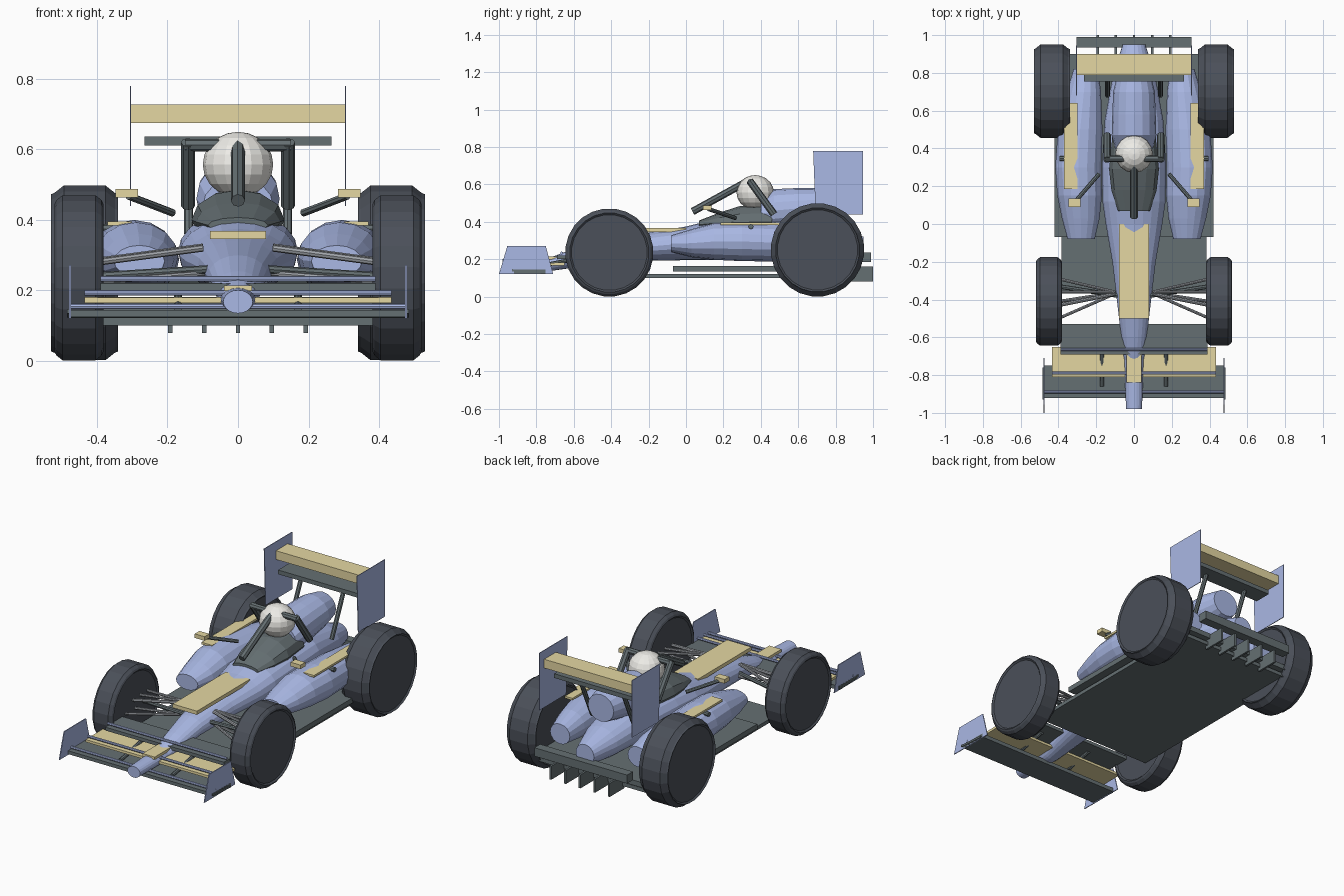
import bpy, bmesh, math
from mathutils import Vector

if "Cube" in bpy.data.objects:
    bpy.data.objects.remove(bpy.data.objects["Cube"])


def mat(name, col):
    m = bpy.data.materials.new(name)
    m.diffuse_color = (*col, 1)
    m.use_nodes = True
    m.node_tree.nodes["Principled BSDF"].inputs["Base Color"].default_value = m.diffuse_color
    return m


BLUE = mat("blue_paint", (0.40, 0.48, 0.78))
GOLD = mat("yellow_paint", (0.78, 0.68, 0.36))
DARK = mat("carbon", (0.13, 0.16, 0.17))
TYRE = mat("tyre_rubber", (0.07, 0.08, 0.10))
WHITE = mat("white_paint", (0.85, 0.84, 0.80))
STEEL = mat("steel", (0.35, 0.37, 0.40))


def finish(name, bm, m):
    bmesh.ops.recalc_face_normals(bm, faces=bm.faces[:])
    me = bpy.data.meshes.new(name)
    bm.to_mesh(me)
    bm.free()
    me.materials.append(m)
    ob = bpy.data.objects.new(name, me)
    bpy.context.collection.objects.link(ob)
    return ob


def skin(name, rings, m):
    """Join equal-sized rings of points into a capped solid."""
    bm = bmesh.new()
    vs = [[bm.verts.new(p) for p in r] for r in rings]
    n = len(vs[0])
    for a, b in zip(vs, vs[1:]):
        for i in range(n):
            j = (i + 1) % n
            bm.faces.new((a[i], a[j], b[j], b[i]))
    bm.faces.new(vs[0])
    bm.faces.new(vs[-1])
    return finish(name, bm, m)


def loft(name, secs, m, n=18):
    """Ellipse sections (y, x, z, rx, rz) lofted along y."""
    ang = [2 * math.pi * i / n for i in range(n)]
    return skin(name, [[(x + rx * math.cos(t), y, z + rz * math.sin(t)) for t in ang]
                       for y, x, z, rx, rz in secs], m)


def box(name, x, y, z, m):
    """Box from (min, max) pairs."""
    return skin(name, [[(x[0], y[0], h), (x[1], y[0], h), (x[1], y[1], h), (x[0], y[1], h)]
                       for h in z], m)


def rod(name, a, b, r, m, n=8):
    a, b = Vector(a), Vector(b)
    d = (b - a).normalized()
    u = d.orthogonal().normalized()
    w = d.cross(u)
    ang = [2 * math.pi * i / n for i in range(n)]
    return skin(name, [[p + r * (math.cos(t) * u + math.sin(t) * w) for t in ang]
                       for p in (a, b)], m)


def plate(name, outline, x0, x1, m):
    """Side-view outline (y, z) extruded in x."""
    return skin(name, [[(x, y, z) for y, z in outline] for x in (x0, x1)], m)


def wheel(name, s, y, r, x0, x1, bev, n=24):
    prof = [(x0 + .008, r * .86), (x0, r * .9), (x0 + bev * .25, r - bev * .6), (x0 + bev, r),
            (x1 - bev, r), (x1 - bev * .25, r - bev * .6), (x1, r * .9), (x1 - .008, r * .86)]
    ang = [2 * math.pi * (i + .5) / n for i in range(n)]
    return skin(name, [[(s * x, y + q * math.cos(t), r + q * math.sin(t)) for t in ang]
                       for x, q in prof], TYRE)


# Main body with nose
loft("body", [(-.98, 0, .168, .042, .033), (-.72, 0, .175, .052, .037), (-.6, 0, .205, .068, .05),
              (-.45, 0, .24, .085, .06), (-.2, 0, .268, .115, .075), (0, 0, .285, .15, .09),
              (.12, 0, .30, .167, .105), (.3, 0, .31, .17, .115), (.55, 0, .31, .155, .115),
              (.8, 0, .28, .11, .09), (.95, 0, .26, .06, .06)], BLUE, 20)
# Engine cover and cockpit surround
loft("engine_cover", [(.40, 0, .44, .10, .08), (.47, 0, .46, .118, .115), (.58, 0, .47, .115, .11),
                      (.7, 0, .48, .11, .10), (.8, 0, .48, .085, .08)], BLUE, 16)
loft("cockpit_surround", [(.07, 0, .385, .085, .022), (.18, 0, .395, .12, .055),
                          (.29, 0, .40, .132, .085), (.46, 0, .40, .115, .09)], DARK, 12)
# Helmet
bm = bmesh.new()
bmesh.ops.create_uvsphere(bm, u_segments=16, v_segments=10, radius=1)
for v in bm.verts:
    v.co = Vector((v.co.x * .1, .37 + v.co.y * .1, .557 + v.co.z * .093))
finish("helmet", bm, WHITE)
# Nose trim
box("nose_panel", (-.08, .08), (-.5, 0), (.346, .368), GOLD)
box("nose_strip", (-.04, .04), (-.84, -.69), (.198, .214), GOLD)
# Floor
box("lower_floor", (-.385, .385), (-.36, .88), (.10, .122), DARK)
box("upper_floor", (-.42, .42), (-.07, .9), (.135, .165), DARK)
# Front wing elements with blue lips
plate("front_wing_main", [(-.92, .125), (-.92, .145), (-.75, .145), (-.75, .122)], -.48, .48, DARK)
plate("front_wing_top", [(-.69, .2), (-.69, .22), (-.53, .222), (-.53, .202)], -.39, .39, DARK)
for nm, y, z, w in (("main", -.89, .155, .48), ("middle", -.79, .193, .435), ("top", -.665, .233, .39)):
    rod("front_wing_lip_" + nm, (-w, y, z), (w, y, z), .008, BLUE)
# Halo centre strut
rod("halo_centre", (0, .035, .455), (0, .335, .62), .02, DARK)
rod("halo_cross", (-.15, .345, .612), (.15, .345, .612), .018, DARK)
# Rear wing planes and rear beam
box("rear_wing_upper", (-.303, .303), (.79, .90), (.675, .727), GOLD)
box("rear_wing_lower", (-.265, .265), (.755, .86), (.611, .636), DARK)
box("rear_beam", (-.305, .305), (.935, .99), (.185, .235), DARK)
# Diffuser fins
for i in range(5):
    x = (i - 2) * .096
    box("diffuser_fin", (x - .006, x + .006), (.86, 1.0), (.08, .16), DARK)

for s, side in ((1, "right"), (-1, "left")):
    # Wheels
    wheel("front_wheel_" + side, s, -.41, .236, .382, .52, .022)
    wheel("rear_wheel_" + side, s, .703, .25, .34, .53, .036)
    # Sidepod with top strip and stub
    loft("sidepod_" + side, [(-.08, s * .28, .283, .072, .045), (.03, s * .282, .286, .10, .075),
                             (.15, s * .288, .295, .118, .098), (.3, s * .295, .295, .122, .105),
                             (.5, s * .285, .288, .118, .1), (.7, s * .265, .275, .09, .085),
                             (.82, s * .255, .265, .065, .06)], BLUE, 16)
    box("sidepod_strip_" + side, sorted((s * .30, s * .37)), (.185, .64), (.384, .396), GOLD)
    rod("sidepod_stub_" + side, (s * .31, .347, .375), (s * .395, .347, .375), .014, DARK)
    # Mirror
    box("mirror_" + side, sorted((s * .283, s * .348)), (.09, .135), (.464, .488), GOLD)
    rod("mirror_stalk_" + side, (s * .185, .265, .42), (s * .31, .12, .468), .011, DARK)
    # Halo side leg
    rod("halo_leg_" + side, (s * .142, .34, .62), (s * .142, .47, .44), .02, DARK)
    # Front flap, wing end plate, foot strip and hangers
    plate("front_flap_" + side, [(-.81, .165), (-.81, .18), (-.65, .182), (-.65, .167)],
          s * .045, s * .435, GOLD)
    plate("front_end_plate_" + side, [(-1, .12), (-.71, .12), (-.75, .272), (-.955, .272)],
          s * .474, s * .479, BLUE)
    plate("end_plate_strip_" + side, [(-.93, .135), (-.76, .123), (-.76, .133), (-.93, .147)],
          s * .476, s * .485, DARK)
    rod("wing_hanger_" + side, (s * .17, -.86, .148), (s * .17, -.6, .2), .011, DARK)
    # Front suspension arms
    for y in (-.29, -.36):
        rod("upper_arm_" + side, (s * .10, -.36, .325), (s * .40, y, .285), .008, STEEL)
    for y in (-.41, -.5):
        rod("lower_arm_" + side, (s * .08, -.36, .25), (s * .40, y, .225), .008, STEEL)
    rod("track_rod_" + side, (s * .08, -.38, .26), (s * .40, -.33, .24), .012, DARK)
    rod("push_rod_" + side, (s * .10, -.37, .32), (s * .40, -.43, .28), .01, STEEL)
    # Rear wing end plate and pillar
    plate("rear_end_plate_" + side, [(.68, .78), (.945, .78), (.945, .44), (.693, .44)],
          s * .303, s * .307, BLUE)
    rod("rear_wing_pillar_" + side, (s * .14, .68, .36), (s * .14, .80, .62), .013, DARK)
